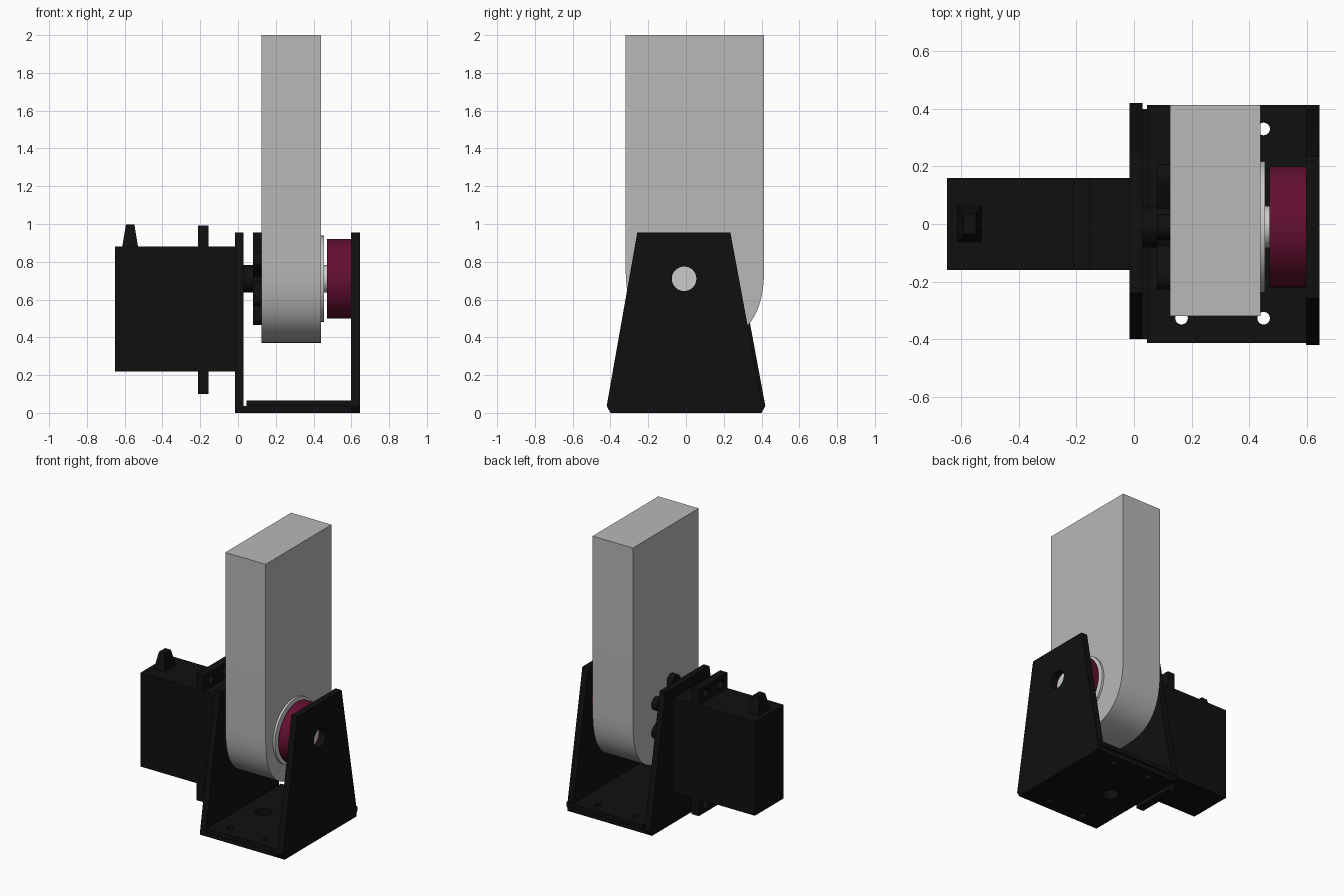
import bpy, bmesh, math
from mathutils import Matrix

if "Cube" in bpy.data.objects:
    bpy.data.objects.remove(bpy.data.objects["Cube"])


def material(name, rgb):
    m = bpy.data.materials.new(name)
    m.diffuse_color = (*rgb, 1)
    m.use_nodes = True
    m.node_tree.nodes["Principled BSDF"].inputs["Base Color"].default_value = m.diffuse_color
    return m


BLACK = material("black plastic", (0.005, 0.005, 0.005))
GREY = material("arm grey", (0.48, 0.48, 0.48))
METAL = material("light metal", (0.6, 0.6, 0.6))
RED = material("burgundy", (0.125, 0.005, 0.03))
AXIS_Y, AXIS_Z = -0.01, 0.71        # pivot line, runs along x


def circle(cx, cy, r, n=48):
    return [(cx + r * math.cos(2 * math.pi * i / n),
             cy + r * math.sin(2 * math.pi * i / n)) for i in range(n)]


def rect(x0, x1, y0, y1):
    return [(x0, y0), (x1, y0), (x1, y1), (x0, y1)]


def finish(name, mesh, mat):
    bm = bmesh.new()
    bm.from_mesh(mesh)
    bmesh.ops.remove_doubles(bm, verts=bm.verts, dist=1e-5)
    bmesh.ops.recalc_face_normals(bm, faces=bm.faces)
    bm.to_mesh(mesh)
    bm.free()
    mesh.materials.clear()
    mesh.materials.append(mat)
    mesh.shade_smooth()
    mesh.set_sharp_from_angle(angle=math.radians(30))
    obj = bpy.data.objects.new(name, mesh)
    bpy.context.collection.objects.link(obj)
    return obj


def slab(name, outline, lo, hi, mat, holes=(), axis='X'):
    """Extrude a profile (with holes) from lo to hi along an axis.
    Profile is (y, z) for axis X and (x, y) for axis Z."""
    cu = bpy.data.curves.new(name, 'CURVE')
    cu.dimensions = '2D'
    cu.fill_mode = 'BOTH'
    cu.extrude = (hi - lo) / 2
    for loop in (outline, *holes):
        s = cu.splines.new('POLY')
        s.points.add(len(loop) - 1)
        for p, (a, b) in zip(s.points, loop):
            p.co = (a, b, 0, 1)
        s.use_cyclic_u = True
    tmp = bpy.data.objects.new(name + "_curve", cu)
    bpy.context.collection.objects.link(tmp)
    dg = bpy.context.evaluated_depsgraph_get()
    mesh = bpy.data.meshes.new_from_object(tmp.evaluated_get(dg))
    bpy.data.objects.remove(tmp)
    bpy.data.curves.remove(cu)
    mesh.transform(Matrix.Translation((0, 0, (lo + hi) / 2)))
    if axis == 'X':
        mesh.transform(Matrix(((0, 0, 1, 0), (1, 0, 0, 0), (0, 1, 0, 0), (0, 0, 0, 1))))
    mesh.name = name
    return finish(name, mesh, mat)


def disc(name, r, lo, hi, mat, hole=None):
    holes = [circle(AXIS_Y, AXIS_Z, hole)] if hole else []
    return slab(name, circle(AXIS_Y, AXIS_Z, r, 64), lo, hi, mat, holes)


# Bracket: base with mounting holes and two tapered side plates
base_holes = [circle(x, y, 0.022, 24) for x in (0.165, 0.45) for y in (-0.327, 0.33)]
base_holes.append(circle(0.2, 0, 0.055))
slab("base_lower", rect(-0.015, 0.645, -0.4, 0.4), 0, 0.036, BLACK, base_holes, 'Z')
slab("base_upper", rect(0.045, 0.645, -0.413, 0.413), 0.036, 0.066, BLACK, base_holes, 'Z')
slab("left_bracket_plate",
     [(-0.4, 0), (0.4, 0), (0.42, 0.036), (0.25, 0.955), (-0.24, 0.955), (-0.4, 0.036)],
     -0.015, 0.03, BLACK)
slab("right_bracket_plate",
     [(-0.4, 0), (0.4, 0), (0.405, 0.036), (0.235, 0.955), (-0.258, 0.955), (-0.42, 0.036)],
     0.598, 0.645, BLACK, [circle(AXIS_Y, AXIS_Z, 0.065)])

# Arm: tall block with a rounded (superellipse) lower end
e = 2 / 2.7
cy, hw, cz, hh = 0.047, 0.367, 0.8, 0.43
profile = [(cy + hw, 2.0), (cy - hw, 2.0)]
for i in range(49):
    t = math.pi * i / 48
    c, s = math.cos(t), max(math.sin(t), 0)
    profile.append((cy - math.copysign(abs(c) ** e, c) * hw, cz - s ** e * hh))
slab("arm", profile, 0.125, 0.44, GREY)

# Servo motor body and mounting flange
slab("servo_body", rect(-0.16, 0.16, 0.22, 0.882), -0.65, -0.015, BLACK)
slab("servo_flange", rect(-0.16, 0.16, 0.1, 0.993), -0.212, -0.155, BLACK,
     [circle(y, z, 0.03, 24) for y in (-0.08, 0.08) for z in (0.155, 0.94)])

# Cable exit: tapered nub on top of the servo
bm = bmesh.new()
bmesh.ops.create_cube(bm, size=1)
for v in bm.verts:
    top = v.co.z > 0
    v.co = (-0.571 + v.co.x * (0.045 if top else 0.085),
            v.co.y * (0.07 if top else 0.13), 0.997 if top else 0.875)
nub = bpy.data.meshes.new("cable_nub")
bm.to_mesh(nub)
bm.free()
finish("cable_nub", nub, BLACK)

# Servo horn: six-armed star with rounded tips, on a hub
star = []
for k in range(6):
    a = math.pi / 2 + k * math.pi / 3
    ca, sa = math.cos(a), math.sin(a)
    arm = [(0.1, -0.045)]
    arm += [(0.2 + 0.045 * math.cos(t), 0.045 * math.sin(t))
            for t in (math.pi * (j / 12 - 0.5) for j in range(13))]
    arm += [(0.1, 0.045)]
    star += [(AXIS_Y + u * ca - v * sa, AXIS_Z + u * sa + v * ca) for u, v in arm]
slab("servo_horn", star, 0.08, 0.125, BLACK)
disc("horn_hub", 0.072, 0.02, 0.09, BLACK)

# Bearing side: flange, shaft and burgundy spacer
disc("bearing_flange", 0.228, 0.44, 0.455, METAL)
disc("shaft", 0.073, 0.45, 0.588, METAL)
disc("spacer", 0.21, 0.47, 0.598, RED, 0.073)
